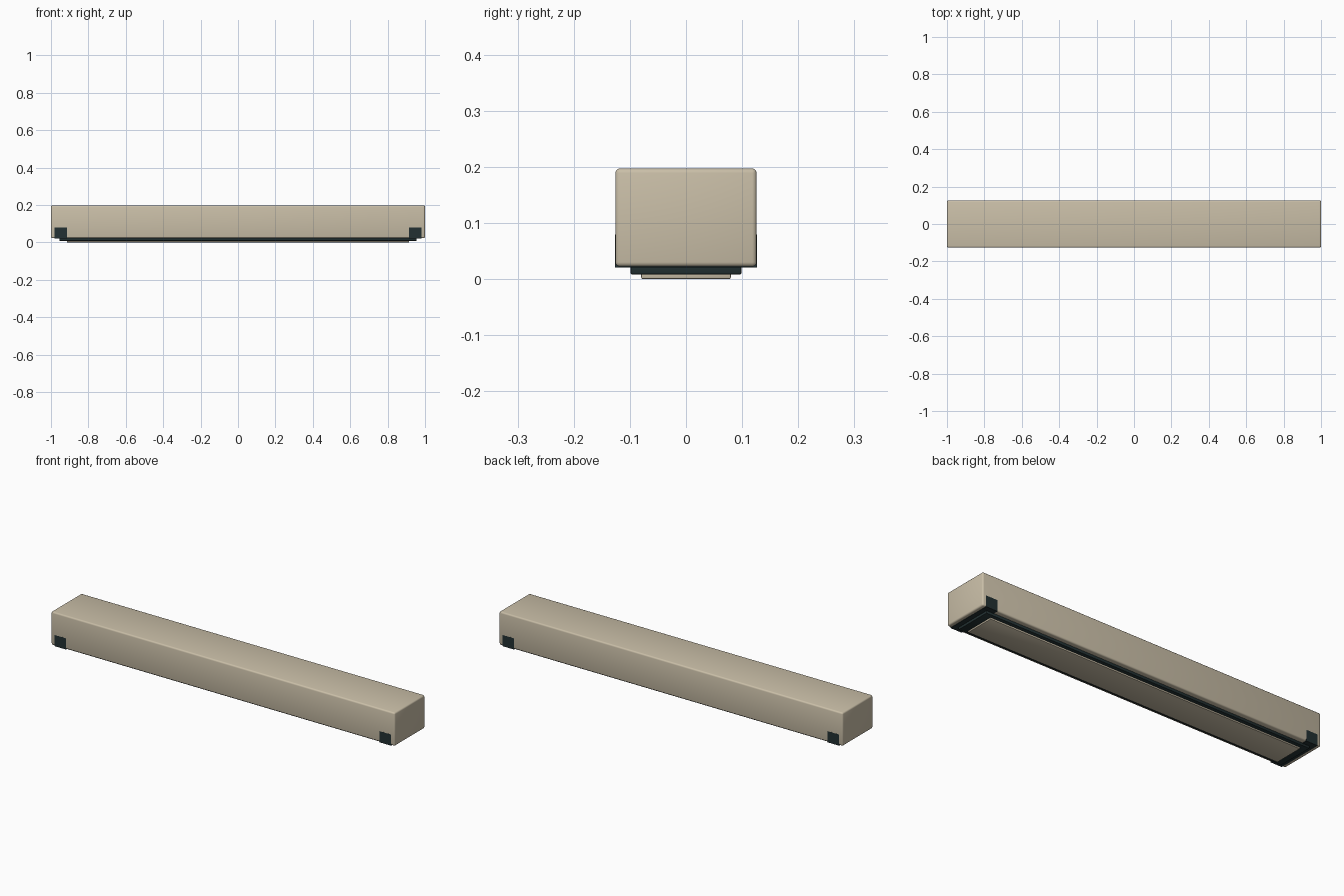
import bpy, math

if "Cube" in bpy.data.objects:
    bpy.data.objects.remove(bpy.data.objects["Cube"])


def material(name, rgb):
    m = bpy.data.materials.new(name)
    m.diffuse_color = (*rgb, 1)
    m.use_nodes = True
    m.node_tree.nodes["Principled BSDF"].inputs["Base Color"].default_value = m.diffuse_color
    return m


beige = material("warm beige", (0.59, 0.52, 0.39))
dark = material("dark slate", (0.016, 0.03, 0.032))


def box(name, x, y, z, mat, bevel, segments=3):
    """Box from (min, max) ranges with rounded edges."""
    bpy.ops.mesh.primitive_cube_add(size=1, location=[(a + b) / 2 for a, b in (x, y, z)])
    o = bpy.context.object
    o.name = o.data.name = name
    o.scale = [b - a for a, b in (x, y, z)]
    bpy.ops.object.transform_apply(location=False, rotation=False, scale=True)
    o.data.materials.append(mat)
    if bevel:
        mod = o.modifiers.new("rounded edges", 'BEVEL')
        mod.width = bevel
        mod.segments = segments
        bpy.ops.object.modifier_apply(modifier=mod.name)
        bpy.ops.object.shade_smooth_by_angle(angle=math.radians(35))
    return o


# Main housing
box("housing", (-1, 1), (-0.126, 0.126), (0.022, 0.197), beige, 0.008)

# Dark frame stepping down below the housing
box("lower_frame", (-0.955, 0.955), (-0.099, 0.099), (0.008, 0.032), dark, 0.003, 2)

# Beige panel at the very bottom
box("bottom_panel", (-0.915, 0.915), (-0.08, 0.08), (0, 0.018), beige, 0.003, 2)

# Dark bands crossing the underside near each end, flush with the long sides
for side, s in (("left", -1), ("right", 1)):
    xs = sorted((s * 0.913, s * 0.98))
    box(side + "_end_band", xs, (-0.1264, 0.1264), (0.0205, 0.079), dark, 0)
